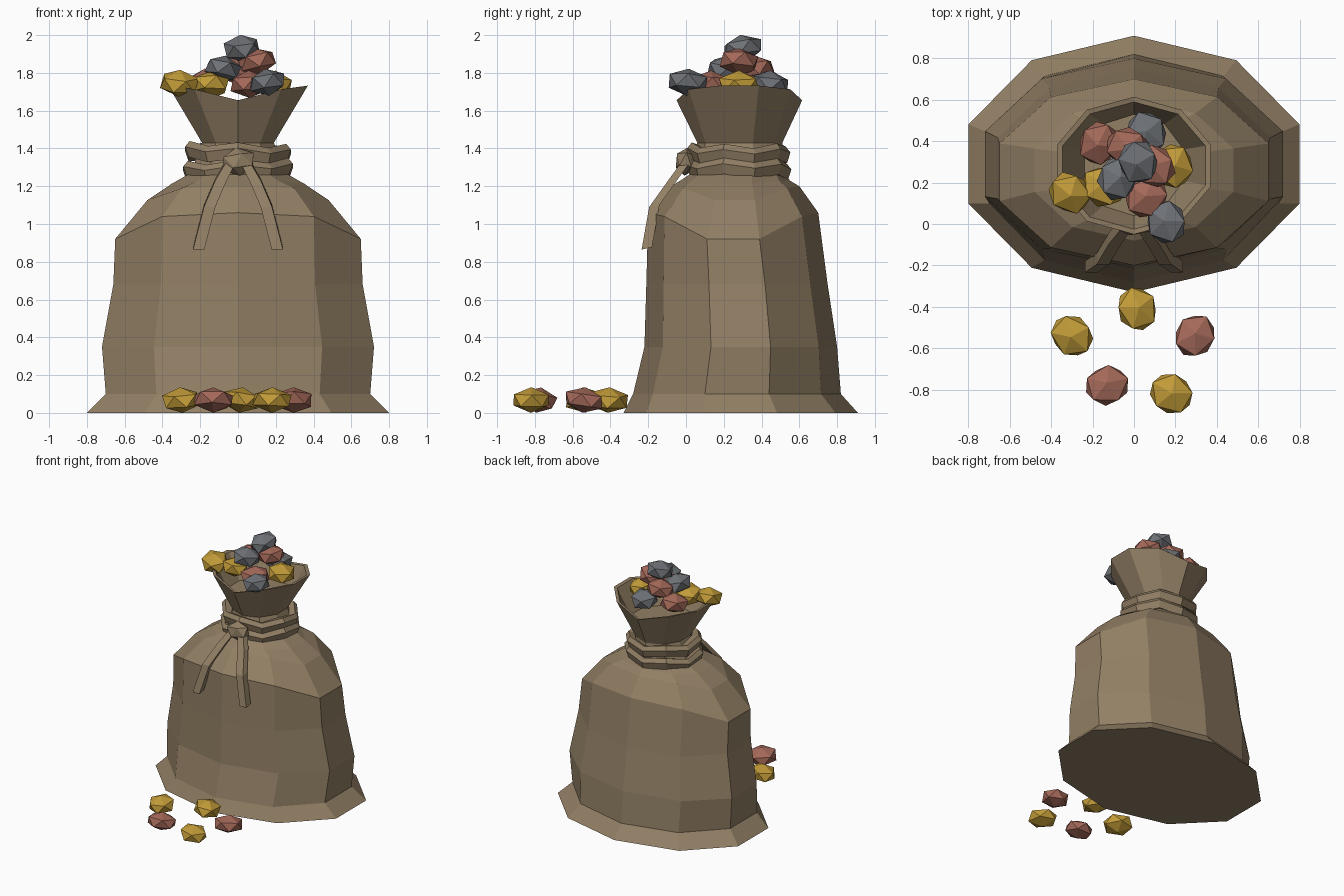
import bpy, bmesh, math, random
from mathutils import Vector, Matrix, Euler

random.seed(4)
if "Cube" in bpy.data.objects:
    bpy.data.objects.remove(bpy.data.objects["Cube"], do_unlink=True)


def material(name, rgb):
    m = bpy.data.materials.new(name)
    m.use_nodes = True
    m.diffuse_color = (*rgb, 1)
    m.node_tree.nodes["Principled BSDF"].inputs["Base Color"].default_value = (*rgb, 1)
    return m


burlap = material("burlap", (0.29, 0.215, 0.13))
gold = material("gold_ore", (0.54, 0.33, 0.04))
copper = material("copper_ore", (0.37, 0.14, 0.10))
iron = material("iron_ore", (0.155, 0.165, 0.18))


def finish(name, bm, mat):
    bmesh.ops.recalc_face_normals(bm, faces=bm.faces)
    me = bpy.data.meshes.new(name)
    bm.to_mesh(me)
    bm.free()
    me.materials.append(mat)
    ob = bpy.data.objects.new(name, me)
    bpy.context.collection.objects.link(ob)
    return ob


def bridge(bm, a, b):
    n = len(a)
    for i in range(n):
        bm.faces.new((a[i], a[(i + 1) % n], b[(i + 1) % n], b[i]))


def loft(name, rings, mat):
    """Ten-sided rings: height, half width, front y, back y, side lift, lift power."""
    bm = bmesh.new()
    loops = []
    for z, w, y0, y1, lift, power in rings:
        loop = []
        for i in range(10):
            a = i * math.tau / 10
            s = math.sin(a)
            x = s * w / math.sin(math.radians(72))
            y = (y0 + y1) / 2 - math.cos(a) * (y1 - y0) / 2
            loop.append(bm.verts.new((x, y, z + lift * abs(s) ** power)))
        loops.append(loop)
    for a, b in zip(loops, loops[1:]):
        bridge(bm, a, b)
    bm.faces.new(loops[0])
    bm.faces.new(loops[-1])
    return finish(name, bm, mat)


# Sack body, pinched neck, flared mouth and its inner wall
loft("sack", [
    (0.00, 0.80, -0.33, 0.91, 0, 2),
    (0.10, 0.70, -0.28, 0.82, 0, 2),
    (0.35, 0.72, -0.22, 0.80, 0, 2),
    (0.68, 0.66, -0.21, 0.75, 0, 2),
    (1.06, 0.65, -0.20, 0.70, -0.17, 4),
    (1.20, 0.48, -0.08, 0.60, -0.09, 4),
    (1.23, 0.35, -0.03, 0.55, -0.02, 4),
    (1.27, 0.25, 0.03, 0.52, 0, 2),
    (1.43, 0.19, 0.06, 0.51, 0, 2),
    (1.655, 0.37, -0.05, 0.615, 0.08, 0.6),
    (1.65, 0.345, -0.025, 0.59, 0.08, 0.6),
    (1.53, 0.24, 0.04, 0.53, 0, 2),
], burlap)


# Two rough turns of cord around the neck
def cord_ring(name, z, w, d, tilt):
    bm = bmesh.new()
    loops = []
    for i in range(10):
        a = i * math.tau / 10
        dirn = Vector((math.sin(a) * w, -math.cos(a) * d, 0))
        wave = 0.012 * (-1) ** i + tilt * math.sin(a)
        loop = []
        for out, up in ((1.0, -0.04), (1.07, 0.015), (0.98, 0.045), (0.7, 0.02), (0.7, -0.03)):
            loop.append(bm.verts.new(dirn * out + Vector((0, 0.28, z + up + wave))))
        loops.append(loop)
    for i in range(10):
        bridge(bm, loops[i], loops[(i + 1) % 10])
    return finish(name, bm, burlap)


cord_ring("lower_cord", 1.285, 0.285, 0.26, 0.008)
cord_ring("upper_cord", 1.375, 0.275, 0.255, -0.008)


# Cord ends hanging over the shoulder
def cord_end(name, side):
    bm = bmesh.new()
    loops = []
    for x, y, z, w in ((0.03, 0.01, 1.34, 0.025), (0.09, -0.07, 1.23, 0.03),
                       (0.15, -0.17, 1.09, 0.03), (0.208, -0.21, 0.865, 0.03)):
        loops.append([bm.verts.new((side * (x + sx * w), y + dy, z + dz))
                      for sx, dy, dz in ((-1, -0.025, 0), (1, -0.025, 0),
                                         (1, 0.03, 0.012), (-1, 0.03, 0.012))])
    for a, b in zip(loops, loops[1:]):
        bridge(bm, a, b)
    bm.faces.new(loops[0])
    bm.faces.new(loops[-1])
    return finish(name, bm, burlap)


cord_end("left_cord_end", 1)
cord_end("right_cord_end", -1)


# Faceted lumps
def lump(name, loc, size, mat, turn=None):
    bm = bmesh.new()
    bmesh.ops.create_icosphere(bm, subdivisions=1, radius=1)
    turn = random.uniform(0, math.tau) if turn is None else turn
    rot = Euler((random.uniform(-0.2, 0.2), random.uniform(-0.2, 0.2), turn)).to_matrix().to_4x4()
    bm.transform(Matrix.Translation(loc) @ rot @ Matrix.Diagonal((*size, 1)))
    return finish(name, bm, mat)


lump("knot", (0, 0.0, 1.33), (0.10, 0.06, 0.075), burlap, 0)

# Ore heaped in the mouth
heap = [
    (gold, (-0.31, 0.15, 1.745)), (gold, (-0.15, 0.18, 1.735)), (gold, (0.19, 0.28, 1.74)),
    (iron, (0.02, 0.30, 1.93)), (iron, (-0.08, 0.22, 1.82)), (iron, (0.155, 0.01, 1.75)),
    (iron, (0.06, 0.44, 1.74)),
    (copper, (0.10, 0.28, 1.86)), (copper, (0.06, 0.13, 1.74)), (copper, (-0.17, 0.39, 1.75)),
    (copper, (-0.03, 0.37, 1.82)),
]
for i, (mat, loc) in enumerate(heap):
    lump(f"heap_lump_{i + 1}", loc, (0.118, 0.105, 0.073), mat)

# Ore spilled on the ground in front
spill = [
    (gold, (0.015, -0.41)), (gold, (-0.30, -0.54)), (gold, (0.18, -0.82)),
    (copper, (0.295, -0.54)), (copper, (-0.13, -0.78)),
]
for i, (mat, (x, y)) in enumerate(spill):
    lump(f"spilled_lump_{i + 1}", (x, y, 0.068), (0.118, 0.105, 0.068), mat)
